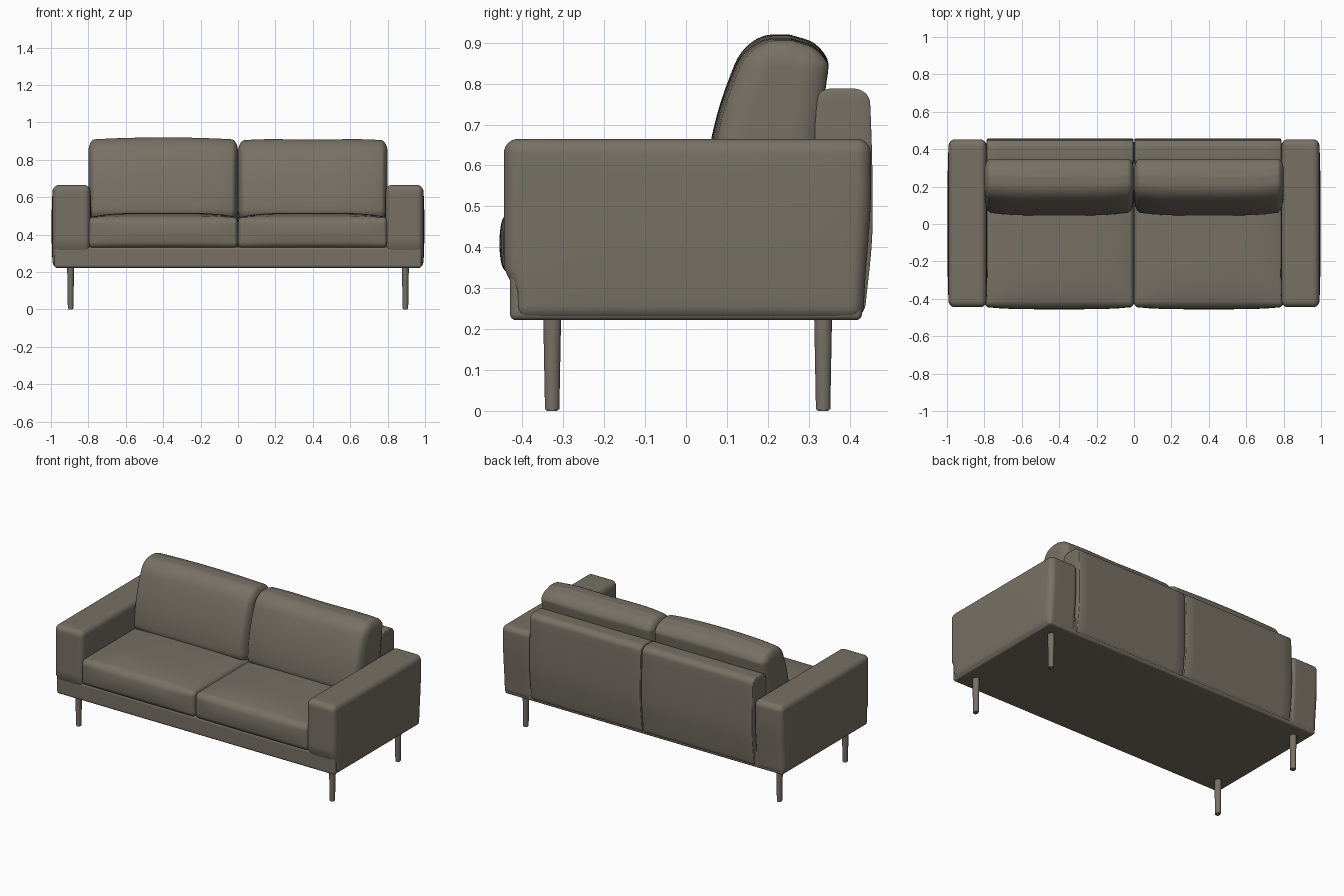
import bpy, bmesh, math
from mathutils import Vector

if "Cube" in bpy.data.objects:
    bpy.data.objects.remove(bpy.data.objects["Cube"])

fabric = bpy.data.materials.new("taupe fabric")
fabric.diffuse_color = (0.185, 0.163, 0.129, 1)
fabric.use_nodes = True
fabric.node_tree.nodes["Principled BSDF"].inputs["Base Color"].default_value = fabric.diffuse_color


def add_object(name, bm):
    mesh = bpy.data.meshes.new(name)
    bm.to_mesh(mesh)
    bm.free()
    ob = bpy.data.objects.new(name, mesh)
    bpy.context.collection.objects.link(ob)
    mesh.materials.append(fabric)
    return ob


def soft_box(name, lo, hi, radius, shape=None):
    """Rounded box between two corners; shape(p, n) bends it, n = -1..1 position."""
    c = (Vector(lo) + Vector(hi)) / 2
    h = (Vector(hi) - Vector(lo)) / 2
    r = Vector(radius)
    bm = bmesh.new()
    bmesh.ops.create_cube(bm, size=2)
    bmesh.ops.subdivide_edges(bm, edges=bm.edges[:], cuts=19, use_grid_fill=True)
    for v in bm.verts:
        inner, d = Vector(), Vector()
        for i in range(3):
            u = v.co[i]
            s = math.copysign(1, u)
            t = max(0, (abs(u) - 0.6) / 0.4)
            inner[i] = s * min(abs(u) / 0.6, 1) * (h[i] - r[i])
            d[i] = s * math.tan(t * math.pi / 4)
        d.normalize()
        p = inner + Vector(d[i] * r[i] for i in range(3))
        n = Vector(p[i] / h[i] for i in range(3))
        p += c
        v.co = shape(p, n) if shape else p
    return add_object(name, bm)


def smooth(a, b, x):
    t = min(1, max(0, (x - a) / (b - a)))
    return t * t * (3 - 2 * t)


def crown(a, b):
    return (1 - a * a) * (1 - b * b)


# Base rail
soft_box("base", (-0.982, -0.43, 0.222), (0.982, 0.43, 0.335), (0.015, 0.015, 0.015))

for side, label in ((-1, "left"), (1, "right")):
    def span(x0, x1):
        return sorted((side * x0, side * x1))

    # Arm: pulled in at the foot so the base rail shows as a step
    def arm_shape(p, n):
        p.x += side * 0.007 * n.x * side * (1 - n.z ** 2) * (1 - n.y ** 4)
        if n.y < 0:
            p.y += -n.y * 0.024 * (1 - smooth(0.30, 0.345, p.z))
        else:
            p.y -= n.y * 0.018 * (1 - smooth(0.22, 0.55, p.z))
        return p
    a, b = span(0.79, 0.99)
    soft_box(label + "_arm", (a, -0.445, 0.222), (b, 0.452, 0.665),
             (0.032, 0.035, 0.035), arm_shape)

    # Back panel half
    def panel_shape(p, n):
        if n.y > 0:
            p.y += n.y * (0.008 * (1 - n.z ** 2) - 0.012 * (1 - smooth(0.22, 0.45, p.z)))
        return p
    a, b = span(0, 0.79)
    soft_box(label + "_back_panel", (a, 0.315, 0.226), (b, 0.448, 0.788),
             (0.006, 0.04, 0.035), panel_shape)

    # Seat cushion
    def seat_shape(p, n):
        if n.z > 0:
            p.z += n.z * 0.025 * (1 - n.x ** 4) * (1 - n.y ** 4)
        if n.y < 0:
            p.y += n.y * 0.013 * crown(n.x ** 2, n.z)
        return p
    a, b = span(0, 0.8)
    soft_box(label + "_seat_cushion", (a, -0.443, 0.328), (b, 0.25, 0.492),
             (0.022, 0.03, 0.032), seat_shape)

    # Back cushion: leaning, thinner to the top, crowned in front
    def cushion_shape(p, n):
        t = (n.z + 1) / 2
        front = 0.064 + 0.105 * t ** 2.2
        back = 0.298 + 0.058 * t
        w = (n.y + 1) / 2
        p.y = front + (back - front) * w
        p.y -= (1 - w) * 0.02 * (1 - n.x ** 4)
        p.z += smooth(0.6, 1, n.z) * (0.012 * (1 - n.x ** 2) - 0.03 * max(0, n.y))
        if side > 0:
            p.z -= 0.008 * t * (1 + 0.5 * math.cos(n.x * 4))
        return p
    soft_box(label + "_back_cushion", (a, 0.05, 0.47), (b, 0.35, 0.908),
             (0.035, 0.09, 0.065), cushion_shape)

    # Tapered legs
    for y, place in ((-0.327, "front"), (0.335, "back")):
        bm = bmesh.new()
        bmesh.ops.create_cone(bm, cap_ends=True, segments=24, radius1=0.0175,
                              radius2=0.022, depth=0.24)
        rim = [e for e in bm.edges if all(v.co.z < 0 for v in e.verts)]
        bmesh.ops.bevel(bm, geom=rim, offset=0.004, segments=2, affect='EDGES')
        for v in bm.verts:
            v.co = Vector((v.co.x * 0.85 + side * 0.895, v.co.y + y, v.co.z + 0.12))
        add_object(label + "_" + place + "_leg", bm)

# Smooth shading, keeping true corners sharp
for ob in bpy.data.objects:
    ob.select_set(True)
    bpy.context.view_layer.objects.active = ob
bpy.ops.object.shade_smooth_by_angle(angle=math.radians(40))
